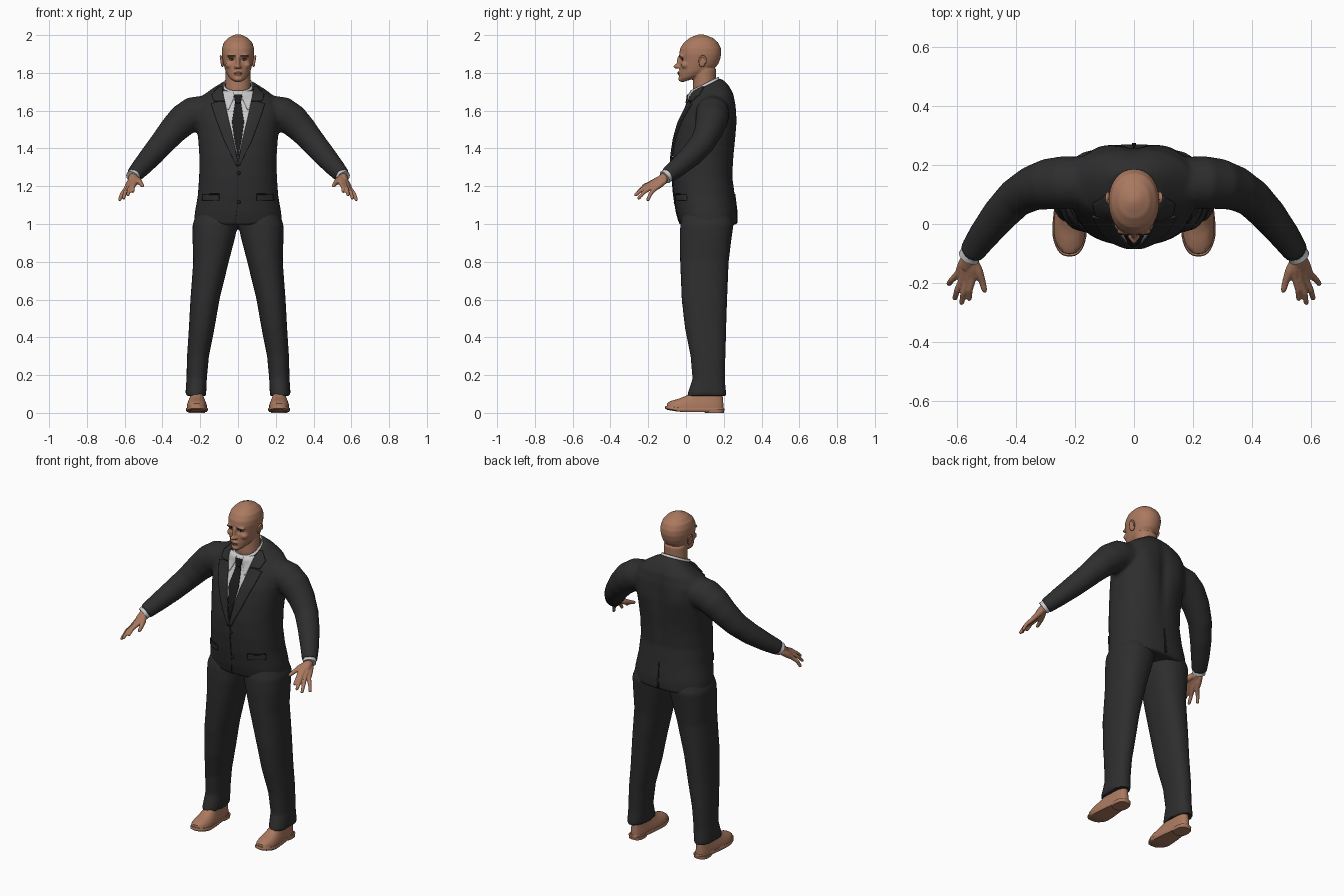
import bpy, bmesh, math
from mathutils import Vector, Matrix
from mathutils.bvhtree import BVHTree

cube = bpy.data.objects.get("Cube")
if cube:
    bpy.data.objects.remove(cube)


def material(name, r, g, b):
    m = bpy.data.materials.new(name)
    m.use_nodes = True
    m.diffuse_color = (r, g, b, 1)
    node = m.node_tree.nodes["Principled BSDF"]
    node.inputs["Base Color"].default_value = (r, g, b, 1)
    node.inputs["Roughness"].default_value = 0.8
    return m


SKIN = material("warm brown skin", 0.40, 0.19, 0.115)
SUIT = material("charcoal suit", 0.027, 0.027, 0.028)
SHIRT = material("pale grey shirt", 0.58, 0.58, 0.58)
TIE = material("black tie", 0.012, 0.012, 0.013)
HAIR = material("dark brown brow", 0.05, 0.025, 0.017)
LIPS = material("muted lips", 0.27, 0.11, 0.075)


def skin_rings(bm, rings, caps=True):
    n = len(rings[0])
    for a, b in zip(rings, rings[1:]):
        for i in range(n):
            bm.faces.new((a[i], a[(i + 1) % n], b[(i + 1) % n], b[i]))
    if caps:
        bm.faces.new(rings[0][::-1])
        bm.faces.new(rings[-1])


def loft(bm, rows, s=1, power=2.3, n=40, caps=True):
    """Rows: height, centre x, half width, front y, back y, optional tilt."""
    rings = []
    for z, cx, hw, yf, yb, *tilt in rows:
        ring = []
        for i in range(n):
            a = math.tau * i / n
            c, d = math.cos(a), math.sin(a)
            x = cx + hw * math.copysign(abs(c) ** (2 / power), c)
            dy = (yb - yf) / 2 * math.copysign(abs(d) ** (2 / power), d)
            ring.append(bm.verts.new((s * x, (yf + yb) / 2 + dy, z + dy * (tilt[0] if tilt else 0))))
        rings.append(ring)
    skin_rings(bm, rings, caps)


def tube(bm, path, s=1, n=20):
    """Path: x, y, z, radius."""
    pts = [Vector((s * p[0], p[1], p[2])) for p in path]
    rings = []
    for i, p in enumerate(pts):
        t = pts[min(i + 1, len(pts) - 1)] - pts[max(i - 1, 0)]
        q = t.to_track_quat('Z', 'Y')
        r = path[i][3]
        rings.append([bm.verts.new(p + q @ Vector((r * math.cos(math.tau * k / n), r * math.sin(math.tau * k / n), 0)))
                      for k in range(n)])
    skin_rings(bm, rings)


def ball(bm, centre, radii):
    m = Matrix.Translation(centre) @ Matrix.Diagonal((*radii, 1))
    bmesh.ops.create_uvsphere(bm, u_segments=20, v_segments=12, radius=1, matrix=m)


def finish(name, bm, mat, voxel=0, smooth=0, thick=0):
    bmesh.ops.recalc_face_normals(bm, faces=bm.faces[:])
    me = bpy.data.meshes.new(name)
    bm.to_mesh(me)
    bm.free()
    ob = bpy.data.objects.new(name, me)
    bpy.context.scene.collection.objects.link(ob)
    if voxel:
        rm = ob.modifiers.new("Fuse", 'REMESH')
        rm.mode, rm.voxel_size = 'VOXEL', voxel
        sm = ob.modifiers.new("Soften", 'SMOOTH')
        sm.factor, sm.iterations = 0.5, smooth
        baked = bpy.data.meshes.new_from_object(ob.evaluated_get(bpy.context.evaluated_depsgraph_get()))
        ob.modifiers.clear()
        ob.data = baked
    if thick:
        so = ob.modifiers.new("Cloth", 'SOLIDIFY')
        so.thickness, so.offset = thick, 0
    ob.data.materials.clear()
    ob.data.materials.append(mat)
    bpy.ops.object.select_all(action='DESELECT')
    ob.select_set(True)
    bpy.context.view_layer.objects.active = ob
    bpy.ops.object.shade_smooth_by_angle(angle=math.radians(45))
    return ob


def dent(ob, centre, radii, push):
    for v in ob.data.vertices:
        d = sum(((v.co[i] - centre[i]) / radii[i]) ** 2 for i in range(3))
        if d < 9:
            v.co += Vector(push) * math.exp(-d)


def surface(ob):
    bm = bmesh.new()
    bm.from_mesh(ob.data)
    tree = BVHTree.FromBMesh(bm)
    bm.free()
    return tree


def patch(name, tree, rows, mat, lift, thick=0.004, s=1, side=1):
    """Cloth plate laid on a surface. Rows: height, inner x, outer x."""
    bm, grid, steps, cols = bmesh.new(), [], 6, 10
    for a, b in zip(rows, rows[1:]):
        for k in range(steps + (b is rows[-1])):
            z, x0, x1 = (p + (q - p) * k / steps for p, q in zip(a, b))
            line = []
            for c in range(cols + 1):
                x = s * (x0 + (x1 - x0) * c / cols)
                hit = tree.ray_cast(Vector((x, -side, z)), Vector((0, side, 0)))[0]
                hit = hit or tree.find_nearest(Vector((x, 0.06, z)))[0]
                line.append(bm.verts.new(hit - Vector((0, side * lift, 0))))
            grid.append(line)
    for a, b in zip(grid, grid[1:]):
        for i in range(cols):
            bm.faces.new((a[i], a[i + 1], b[i + 1], b[i]))
    return finish(name, bm, mat, thick=thick)


# Jacket: torso and sleeves fused into one soft body
bm = bmesh.new()
loft(bm, [(0.995, 0, .234, -.032, .27), (1.06, 0, .229, -.05, .27), (1.15, 0, .213, -.065, .259),
          (1.25, 0, .206, -.074, .247), (1.35, 0, .204, -.074, .254), (1.45, 0, .211, -.06, .264),
          (1.54, 0, .221, -.036, .268), (1.62, 0, .226, -.002, .264, .1), (1.67, 0, .197, .013, .252, .2),
          (1.7, 0, .15, .018, .226, .35), (1.73, 0, .09, .016, .186, .5)])
for s in (-1, 1):
    tube(bm, [(.15, .14, 1.6, .085), (.24, .14, 1.583, .09), (.29, .135, 1.55, .086), (.345, .12, 1.495, .076),
              (.4, .088, 1.43, .067), (.455, .03, 1.365, .061), (.51, -.04, 1.303, .052), (.552, -.1, 1.256, .043)], s)
jacket = finish("jacket", bm, SUIT, 0.01, 6)
dent(jacket, (0, .27, 1.5), (.035, .06, .2), (0, -.014, 0))
for s in (-1, 1):
    dent(jacket, (s * .12, .25, 1.55), (.06, .05, .09), (0, .01, 0))
cloth = surface(jacket)

# Trousers
bm = bmesh.new()
for s in (-1, 1):
    loft(bm, [(1.08, .11, .1, -.01, .23), (1.0, .12, .12, -.03, .252), (.93, .128, .113, -.033, .242),
              (.8, .143, .094, -.031, .226), (.6, .175, .077, -.023, .218), (.45, .192, .068, -.006, .213),
              (.3, .212, .058, .024, .209), (.18, .219, .054, .034, .206), (.09, .224, .055, .004, .214)], s)
finish("trousers", bm, SUIT, 0.01, 5)

# Shirt front, tie and collar
patch("shirt_front", cloth, [(1.7, -.082, .082), (1.58, -.06, .06), (1.36, -.004, .004)], SHIRT, .002)
patch("tie_knot", cloth, [(1.685, -.022, .022), (1.64, -.015, .015)], TIE, .011, .008)
patch("tie", cloth, [(1.645, -.015, .015), (1.54, -.032, .032), (1.45, -.02, .02), (1.36, -.003, .003)], TIE, .006)
bm = bmesh.new()
loft(bm, [(1.69, 0, .08, .014, .178, .5), (1.742, 0, .073, .024, .172, .5)], caps=False)
finish("shirt_collar", bm, SHIRT, thick=.006)
for s, tag in ((-1, "right"), (1, "left")):
    patch(tag + "_collar_point", cloth, [(1.705, .024, .08), (1.665, .022, .074), (1.605, .05, .056)],
          SHIRT, .008, .004, s)
    # Notched lapels, hip pocket flaps, sleeve cuffs
    patch(tag + "_collar_fold", cloth, [(1.725, .082, .098), (1.685, .078, .138), (1.65, .07, .128)],
          SUIT, .007, .009, s)
    patch(tag + "_lapel", cloth, [(1.648, .07, .1), (1.636, .068, .142), (1.56, .051, .118),
                                  (1.44, .022, .072), (1.31, -.003, .01)], SUIT, .007, .009, s)
    patch(tag + "_pocket_flap", cloth, [(1.155, .1, .185), (1.125, .1, .187)], SUIT, .003, .008, s)
    patch(tag + "_pocket_seam", cloth, [(1.16, .1, .185), (1.155, .1, .185)], TIE, .004, .006, s)
    bm = bmesh.new()
    tube(bm, [(.543, -.086, 1.267, .036), (.559, -.112, 1.247, .037)], s)
    finish(tag + "_shirt_cuff", bm, SHIRT)

# Front closure, buttons and rear vent
patch("front_seam", cloth, [(1.31, -.003, .0), (1.12, -.003, .0), (1.0, -.018, -.015)], TIE, .002)
patch("rear_vent", cloth, [(1.16, -.002, .002), (1.005, -.007, .007)], TIE, .002, side=-1)
bm = bmesh.new()
for z in (1.27, 1.115):
    hit = cloth.ray_cast(Vector((.004, -1, z)), Vector((0, 1, 0)))[0]
    ball(bm, hit, (.01, .006, .01))
finish("buttons", bm, TIE)

# Head, neck and facial forms
bm = bmesh.new()
loft(bm, [(1.63, 0, .066, .04, .158), (1.72, 0, .066, .036, .158), (1.82, 0, .066, .04, .16)], power=2)
loft(bm, [(1.765, 0, .03, -.024, .08, .3), (1.785, 0, .052, -.034, .12, .25), (1.81, 0, .066, -.035, .15, .15),
          (1.84, 0, .075, -.034, .17, .05), (1.87, 0, .082, -.032, .18), (1.9, 0, .086, -.036, .187),
          (1.93, 0, .085, -.031, .185), (1.96, 0, .076, -.012, .171), (1.985, 0, .053, .019, .143),
          (1.998, 0, .027, .05, .108), (2.004, 0, .01, .07, .088)], power=2.15)
ball(bm, (0, -.034, 1.858), (.011, .016, .034))
ball(bm, (0, -.052, 1.834), (.012, .015, .012))
ball(bm, (0, -.028, 1.768), (.023, .013, .014))
ball(bm, (0, -.036, 1.803), (.023, .009, .006))
ball(bm, (0, -.035, 1.793), (.02, .009, .006))
for s in (-1, 1):
    ball(bm, (s * .012, -.042, 1.831), (.009, .012, .008))
    ball(bm, (s * .032, -.024, 1.889), (.028, .014, .009))
    ball(bm, (s * .043, -.002, 1.842), (.024, .024, .02))
head = finish("head", bm, SKIN, 0.005, 4)
for s in (-1, 1):
    dent(head, (s * .032, -.032, 1.87), (.018, .02, .011), (0, .009, 0))
face = surface(head)
patch("mouth_line", face, [(1.8, -.02, .02), (1.797, -.02, .02)], HAIR, .0005, .001)
patch("upper_lip", face, [(1.806, -.009, .009), (1.8, -.021, .021)], LIPS, .0005, .001)
patch("lower_lip", face, [(1.797, -.02, .02), (1.789, -.01, .01)], LIPS, .0005, .001)

for s, tag in ((-1, "right"), (1, "left")):
    # Eyes and eyebrows
    patch(tag + "_eyebrow", face, [(1.894, .016, .048), (1.888, .013, .053)], HAIR, .001, .002, s)
    hit = face.ray_cast(Vector((s * .032, -1, 1.872)), Vector((0, 1, 0)))[0]
    for part, radii, mat, fwd in (("eyelid", (.015, .005, .006), HAIR, 0), ("eye_white", (.011, .005, .004), SHIRT, .001),
                                  ("iris", (.0045, .004, .004), TIE, .003)):
        bm = bmesh.new()
        ball(bm, hit - Vector((0, fwd, 0)), radii)
        finish(tag + "_" + part, bm, mat)
    # Ears with a raised rim
    bm = bmesh.new()
    ball(bm, (s * .082, .086, 1.858), (.009, .017, .028))
    rim = []
    for i in range(15):
        a = math.radians(200 - 19 * i)
        rim.append((.088 + .004 * math.sin(a), .088 - .017 * math.cos(a), 1.861 + .028 * math.sin(a), .0055))
    tube(bm, rim, s, 10)
    finish(tag + "_ear", bm, SKIN, 0.003, 3)

    # Hands: each finger runs from the wrist so the palm fuses together
    bm = bmesh.new()
    tube(bm, [(.54, -.08, 1.27, .027), (.556, -.122, 1.241, .025), (.566, -.15, 1.222, .019)], s)
    for wrist, knuckle, tip in (((.544, -.118, 1.249), (.545, -.183, 1.216), (.558, -.258, 1.168)),
                                ((.552, -.118, 1.243), (.562, -.192, 1.206), (.584, -.272, 1.15)),
                                ((.56, -.113, 1.237), (.579, -.185, 1.194), (.608, -.256, 1.132)),
                                ((.566, -.108, 1.232), (.594, -.168, 1.184), (.629, -.205, 1.123))):
        w, k, t = Vector(wrist), Vector(knuckle), Vector(tip)
        bend = k.lerp(t, .5) + Vector((.004, -.002, .005))
        tube(bm, [(*w, .016), (*w.lerp(k, .5), .017), (*k, .013), (*bend, .0105), (*k.lerp(t, .93), .009), (*t, .005)], s, 12)
    tube(bm, [(.547, -.12, 1.243, .018), (.527, -.16, 1.227, .017), (.513, -.195, 1.213, .012),
              (.506, -.222, 1.203, .01), (.503, -.232, 1.199, .005)], s, 12)
    finish(tag + "_hand", bm, SKIN, 0.004, 3)

    # Shoes: upper, welted sole and heel block
    for part, rows in (("shoe_upper", [(.015, .218, .058, -.102, .198), (.04, .218, .058, -.1, .198),
                                       (.055, .218, .054, -.083, .197), (.072, .218, .049, -.045, .196),
                                       (.09, .218, .044, .0, .194), (.125, .218, .042, .04, .19)]),
                       ("shoe_sole", [(.006, .218, .058, -.1, .198), (.012, .218, .063, -.11, .203),
                                      (.022, .218, .063, -.11, .203), (.026, .218, .06, -.107, .2)]),
                       ("shoe_heel", [(0, .218, .058, .1, .2), (.02, .218, .06, .095, .203)])):
        bm = bmesh.new()
        loft(bm, rows, s, 2.6)
        for v in bm.verts:
            waist = .26 * min(1, max(0, (v.co.y + .04) / .14))
            v.co.x = s * .218 + (v.co.x - s * .218) * (1 - waist)
            if part != "shoe_heel":
                v.co.z += .012 * max(0, -v.co.y - .04) / .07
        finish(tag + "_" + part, bm, SKIN)
